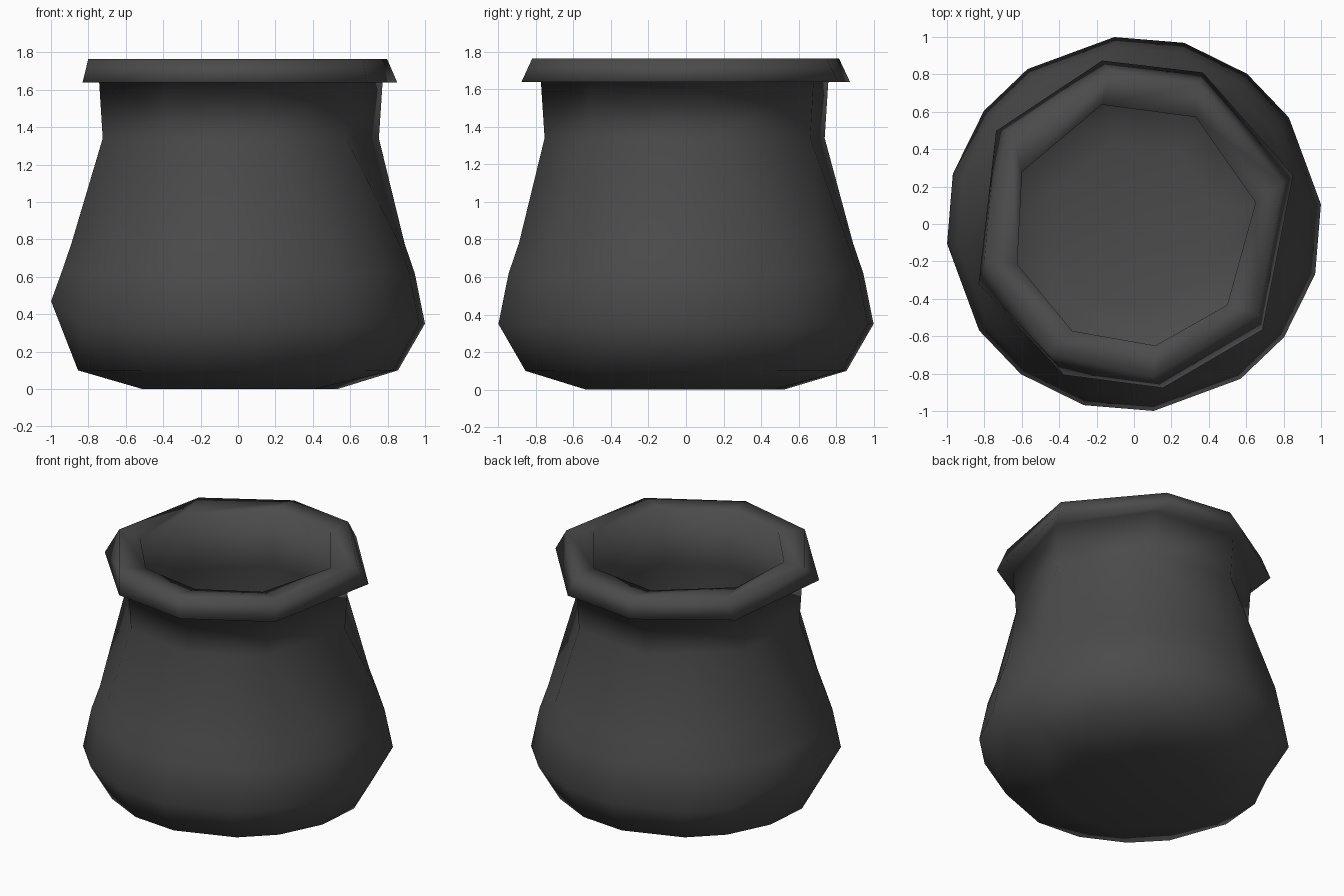
import bpy, bmesh
from math import sin, cos, radians

if "Cube" in bpy.data.objects:
    bpy.data.objects.remove(bpy.data.objects["Cube"])

# Corner angles (degrees) of the uneven low-poly rings
BELLY = [a + 90 * k for k in range(4) for a in (6, 34.5, 53, 74.5)]
NECK = [10, 60, 105, 155, 199, 240, 280, 319]
LIP_LOW = [17, 65.5, 101, 146, 201, 245, 280, 320.5]
LIP_TOP = [15, 65, 99, 143, 194, 236, 277, 324]

# Profile from the base, up the outside, over the lip and down the inside
PROFILE = [
    (NECK, 0.54, 0.0),
    (BELLY, 0.86, 0.10),
    (BELLY, 1.005, 0.35),
    (BELLY, 0.95, 0.62),
    (BELLY, 0.895, 0.78),
    (NECK, 0.765, 1.34),
    (NECK, 0.785, 1.64),
    (LIP_LOW, 0.89, 1.64),
    (LIP_TOP, 0.825, 1.765),
    (NECK, 0.66, 1.755),
    (NECK, 0.68, 1.34),
    (BELLY, 0.88, 0.45),
    (BELLY, 0.74, 0.18),
    (NECK, 0.45, 0.10),
]


def add_ring(bm, angles, r, z):
    ring = []
    for a in angles:
        # the widest point sits a little higher on the left side
        lift = 0.12 if z == 0.35 and 160 < a < 190 else 0
        ring.append((a, bm.verts.new((r * cos(radians(a)), r * sin(radians(a)), z + lift))))
    return ring


def join(bm, low, high):
    """Skin two rings of any corner count by walking round both in angle order."""
    i = j = 0
    n, m = len(low), len(high)

    def ang(ring, k):
        return ring[k % len(ring)][0] + 360 * (k // len(ring))

    while i < n or j < m:
        a, b = low[i % n][1], high[j % m][1]
        if n == m and i < n:
            bm.faces.new((a, low[(i + 1) % n][1], high[(j + 1) % m][1], b))
            i, j = i + 1, j + 1
        elif j >= m or (i < n and ang(low, i + 1) <= ang(high, j + 1)):
            bm.faces.new((a, low[(i + 1) % n][1], b))
            i += 1
        else:
            bm.faces.new((a, high[(j + 1) % m][1], b))
            j += 1


# Pot: one continuous smooth skin
bm = bmesh.new()
rings = [add_ring(bm, *p) for p in PROFILE]
for low, high in zip(rings, rings[1:]):
    join(bm, low, high)
bm.faces.new([v for _, v in reversed(rings[0])])
bm.faces.new([v for _, v in rings[-1]])
bmesh.ops.recalc_face_normals(bm, faces=bm.faces[:])
for f in bm.faces:
    f.smooth = True

mesh = bpy.data.meshes.new("pot")
bm.to_mesh(mesh)
bm.free()
pot = bpy.data.objects.new("pot", mesh)
bpy.context.collection.objects.link(pot)

# Dark iron colour
iron = bpy.data.materials.new("dark_iron")
iron.diffuse_color = (0.07, 0.07, 0.07, 1)
iron.use_nodes = True
iron.node_tree.nodes["Principled BSDF"].inputs["Base Color"].default_value = iron.diffuse_color
mesh.materials.append(iron)
